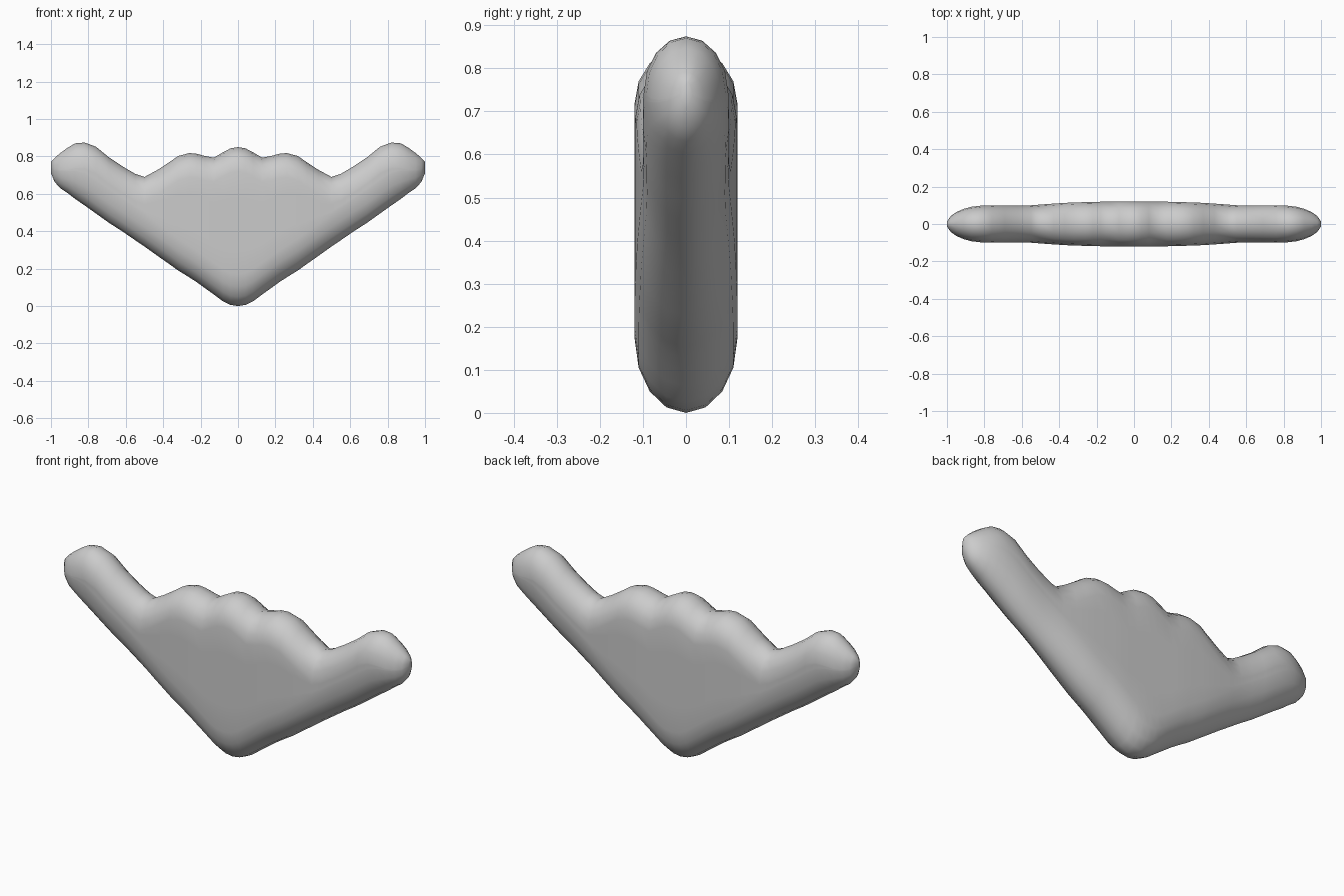
import bpy, bmesh, math

if "Cube" in bpy.data.objects:
    bpy.data.objects.remove(bpy.data.objects["Cube"])

# Stations from the middle to the wing tip: x, bottom z, top z, half thickness
HALF = [
    (0.00, 0.000, 0.850, 0.119), (0.04, 0.006, 0.843, 0.119),
    (0.08, 0.025, 0.822, 0.119), (0.13, 0.062, 0.793, 0.119),
    (0.18, 0.098, 0.803, 0.119), (0.22, 0.127, 0.814, 0.118),
    (0.26, 0.153, 0.818, 0.117), (0.32, 0.190, 0.802, 0.115),
    (0.37, 0.226, 0.767, 0.113), (0.43, 0.268, 0.728, 0.109),
    (0.50, 0.318, 0.690, 0.104), (0.55, 0.352, 0.707, 0.100),
    (0.62, 0.400, 0.748, 0.098), (0.69, 0.445, 0.795, 0.099),
    (0.76, 0.495, 0.852, 0.100), (0.82, 0.538, 0.874, 0.098),
    (0.87, 0.572, 0.870, 0.092), (0.91, 0.603, 0.847, 0.081),
    (0.95, 0.630, 0.818, 0.064), (0.98, 0.663, 0.792, 0.042),
    (1.00, 0.710, 0.770, 0.014),
]
stations = [(-x, b, t, h) for x, b, t, h in reversed(HALF[1:])] + HALF
CAP = 8


def section(bm, x, bottom, top, half):
    """Upright pill-shaped cross-section with rounded top and bottom."""
    height = top - bottom
    r_top = min(0.13, height * 0.5)
    r_bot = min(0.17, height * 0.5)
    if r_top == r_bot:
        r_top = r_bot = height * 0.48
    pts = []
    for i in range(CAP + 1):
        a = math.pi * i / CAP
        pts.append((half * math.cos(a), top - r_top + r_top * math.sin(a)))
    z0, z1 = top - r_top, bottom + r_bot
    for i in (1, 2, 3):
        pts.append((-half, z0 + (z1 - z0) * i / 4))
    for i in range(CAP + 1):
        a = math.pi + math.pi * i / CAP
        pts.append((half * math.cos(a), bottom + r_bot + r_bot * math.sin(a)))
    for i in (1, 2, 3):
        pts.append((half, z1 + (z0 - z1) * i / 4))
    return [bm.verts.new((x, y, z)) for y, z in pts]


# Padded winged body, lofted from tip to tip
bm = bmesh.new()
rings = [section(bm, *s) for s in stations]
n = len(rings[0])
for a, b in zip(rings, rings[1:]):
    for i in range(n):
        j = (i + 1) % n
        bm.faces.new((a[i], a[j], b[j], b[i]))
bm.faces.new(rings[0])
bm.faces.new(rings[-1])
bmesh.ops.recalc_face_normals(bm, faces=bm.faces)
for f in bm.faces:
    f.smooth = True
mesh = bpy.data.meshes.new("winged_pad")
bm.to_mesh(mesh)
bm.free()
body = bpy.data.objects.new("winged_pad", mesh)
bpy.context.collection.objects.link(body)
